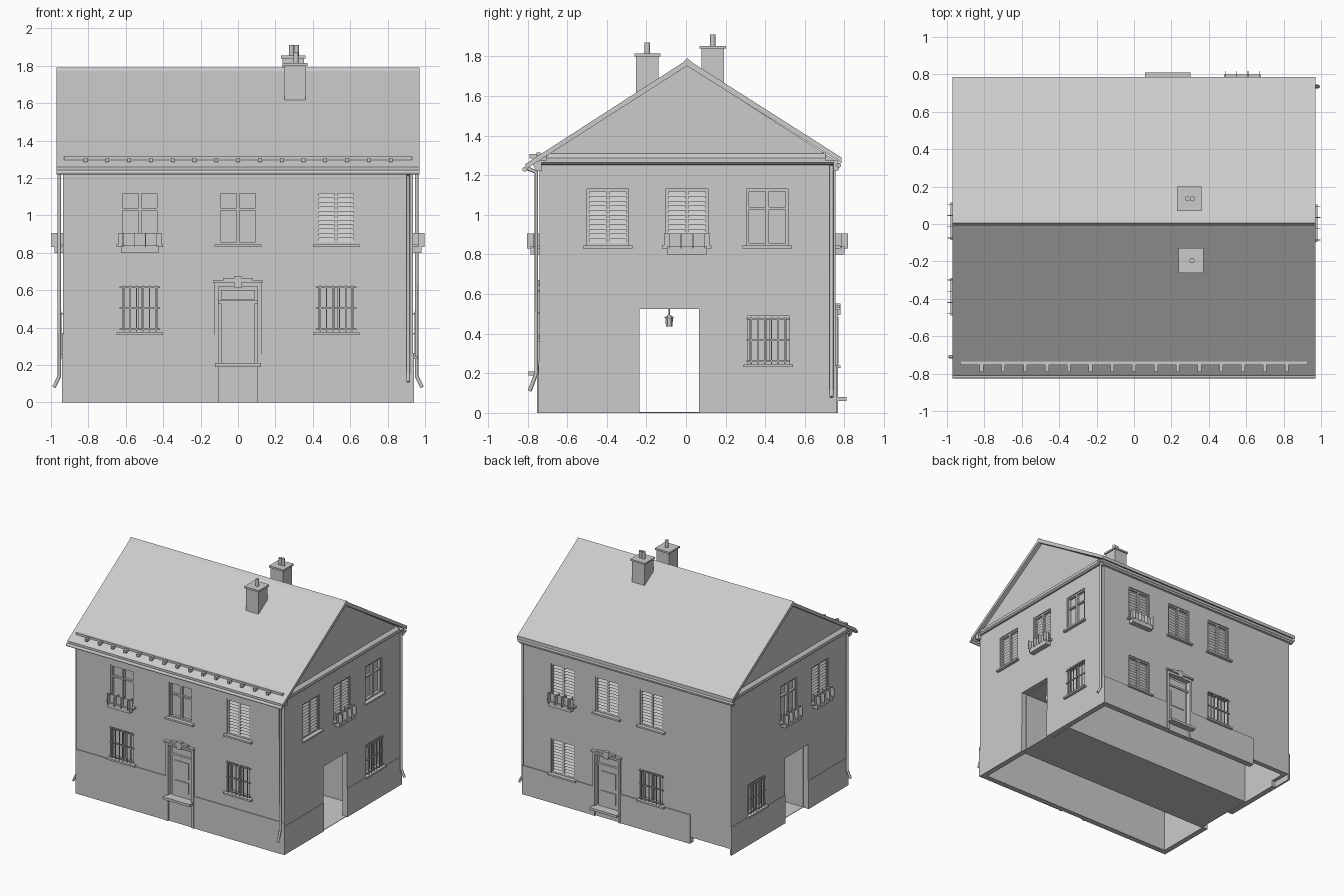
import bpy, bmesh, math
from mathutils import Vector

if "Cube" in bpy.data.objects:
    bpy.data.objects.remove(bpy.data.objects["Cube"])

# Maps from (u along wall, o outward, z) to world space
MAP = {
    'front': lambda u, o, z: (u, -0.74 - o, z),
    'back': lambda u, o, z: (u, 0.755 + o, z),
    'right': lambda u, o, z: (0.935 + o, u, z),
    'left': lambda u, o, z: (-0.935 - o, u, z),
    'world': lambda u, o, z: (u, o, z),
}


def prism(bm, side, profile, u0, u1):
    """Extrude an (o, z) profile along u."""
    f = MAP[side]
    a = [bm.verts.new(f(u0, o, z)) for o, z in profile]
    b = [bm.verts.new(f(u1, o, z)) for o, z in profile]
    n = len(a)
    faces = [bm.faces.new(a), bm.faces.new(b[::-1])]
    for i in range(n):
        j = (i + 1) % n
        faces.append(bm.faces.new((a[i], b[i], b[j], a[j])))
    bmesh.ops.recalc_face_normals(bm, faces=faces)


def box(bm, side, u0, u1, o0, o1, z0, z1):
    prism(bm, side, [(o0, z0), (o1, z0), (o1, z1), (o0, z1)], u0, u1)


def finish(bm, name):
    me = bpy.data.meshes.new(name)
    bm.to_mesh(me)
    bm.free()
    ob = bpy.data.objects.new(name, me)
    bpy.context.collection.objects.link(ob)
    return ob


def boxes(name, items):
    bm = bmesh.new()
    for it in items:
        box(bm, *it)
    return finish(bm, name)


def pipe(name, pts, r):
    cu = bpy.data.curves.new(name, 'CURVE')
    cu.dimensions = '3D'
    cu.bevel_depth, cu.bevel_resolution, cu.use_fill_caps = r, 2, True
    sp = cu.splines.new('POLY')
    sp.points.add(len(pts) - 1)
    for p, q in zip(sp.points, pts):
        p.co = (*q, 1)
    tmp = bpy.data.objects.new(name, cu)
    me = bpy.data.meshes.new_from_object(tmp)
    bpy.data.objects.remove(tmp)
    ob = bpy.data.objects.new(name, me)
    bpy.context.collection.objects.link(ob)
    bpy.context.view_layer.objects.active = ob
    ob.select_set(True)
    bpy.ops.object.shade_smooth_by_angle(angle=math.radians(50))
    ob.select_set(False)


# Openings: side, centre, bottom, top, kind, planter
WINDOWS = [
    ('front', -0.525, 0.845, 1.13, 'glazed', True), ('front', 0, 0.845, 1.13, 'glazed', False),
    ('front', 0.525, 0.845, 1.13, 'louvre', False),
    ('front', -0.525, 0.375, 0.63, 'grille', False), ('front', 0.525, 0.375, 0.63, 'grille', False),
    ('right', -0.395, 0.845, 1.13, 'louvre', False), ('right', 0.005, 0.845, 1.13, 'louvre', True),
    ('right', 0.41, 0.845, 1.13, 'glazed', False), ('right', 0.415, 0.245, 0.49, 'grille', False),
    ('left', 0.015, 0.845, 1.13, 'glazed', True), ('left', -0.39, 0.845, 1.13, 'louvre', True),
    ('left', 0.43, 0.245, 0.49, 'grille', False),
    ('back', 0.58, 0.845, 1.13, 'louvre', True), ('back', 0.18, 0.845, 1.13, 'louvre', False),
    ('back', -0.22, 0.845, 1.13, 'louvre', False),
    ('back', 0.58, 0.24, 0.52, 'louvre', False), ('back', -0.22, 0.24, 0.49, 'grille', False),
]
DOORS = [('front', 0, 0.21, 0.62), ('back', 0.18, 0.08, 0.50)]
W = 0.105

# Hollow wall shell with gables, passage, window recesses and the raised foot of the back wall
bm = bmesh.new()
prism(bm, 'world', [(-0.74, 0), (0.755, 0), (0.755, 1.275), (0.005, 1.755), (-0.74, 1.28)], -0.935, 0.935)
walls = finish(bm, 'walls')
bm = bmesh.new()
prism(bm, 'world', [(-0.70, -0.1), (0.715, -0.1), (0.715, 1.25), (0.005, 1.70), (-0.70, 1.25)], -0.895, 0.895)
cutters = [finish(bm, 'interior_cutter')]
cutters.append(boxes('passage_cutter', [('world', -1.2, 1.2, -0.235, 0.065, -0.1, 0.525),
                                        ('world', -0.925, -0.57, 0.6, 0.9, -0.1, 0.05)]))
cutters.append(boxes('recess_cutter',
    [(s, c - W, c + W, -0.03, 0.05, z0, z1) for s, c, z0, z1, k, p in WINDOWS] +
    [(s, c - W, c + W, -0.03, 0.05, z0, z1) for s, c, z0, z1 in DOORS]))
for c in cutters:
    m = walls.modifiers.new('cut', 'BOOLEAN')
    m.operation, m.solver, m.object = 'DIFFERENCE', 'EXACT', c
    c.hide_render = True
dg = bpy.context.evaluated_depsgraph_get()
cut_mesh = bpy.data.meshes.new_from_object(walls.evaluated_get(dg))
walls.modifiers.clear()
walls.data = cut_mesh
for c in cutters:
    bpy.data.objects.remove(c)

# Passage lining and floor slab, wider inside than the opening
boxes('passage', [('world', -0.89, 0.89, -0.245, -0.235, 0, 0.535), ('world', -0.89, 0.89, 0.27, 0.28, 0, 0.535),
                  ('world', -0.89, 0.89, -0.235, 0.27, 0.525, 0.535)])
boxes('floor_slab', [('world', -0.89, 0.93, -0.235, 0.065, 0, 0.004), ('world', -0.89, 0.89, 0.065, 0.28, 0, 0.004)])

# Plinths, at their different heights
boxes('plinth', [
    ('front', -0.94, -0.125, 0, 0.006, 0, 0.36), ('front', 0.125, 0.94, 0, 0.006, 0, 0.26),
    ('back', -0.57, 0.055, 0, 0.008, 0, 0.235), ('back', 0.305, 0.94, 0, 0.008, 0, 0.235)] +
    [(s, a, b, 0, 0.005, 0, 0.23) for s in ('left', 'right') for a, b in ((-0.745, -0.235), (0.065, 0.76))])

# Roof and cornices
bm = bmesh.new()
prism(bm, 'world', [(-0.81, 1.258), (-0.012, 1.772), (0.005, 1.792), (0.04, 1.764), (0.785, 1.29),
                    (0.785, 1.262), (0.005, 1.752), (-0.81, 1.23)], -0.97, 0.97)
finish(bm, 'roof')
bm = bmesh.new()
prism(bm, 'front', [(-0.01, 1.22), (0.02, 1.225), (0.03, 1.25), (0.03, 1.262), (-0.01, 1.275)], -0.96, 0.96)
prism(bm, 'back', [(-0.01, 1.22), (0.015, 1.225), (0.022, 1.25), (0.022, 1.262), (-0.01, 1.272)], -0.96, 0.96)
for s in ('left', 'right'):
    prism(bm, s, [(-0.01, 1.252), (0.012, 1.254), (0.024, 1.265), (0.024, 1.288), (-0.01, 1.318)], -0.705, 0.705)
    prism(bm, s, [(-0.01, 1.252), (0.012, 1.254), (0.024, 1.265), (0.024, 1.275), (-0.01, 1.275)], -0.755, 0.765)
finish(bm, 'cornice')

# Snow guard above the front eave
boxes('snow_guard', [('world', -0.93, 0.93, -0.755, -0.735, 1.297, 1.314)] +
      [('world', x - 0.01, x + 0.01, -0.79, -0.745, 1.285, 1.308) for x in [-0.815 + 0.1165 * i for i in range(15)]])

# Gutters and downpipes
pipe('front_gutter', [(-0.97, -0.815, 1.23), (0.97, -0.815, 1.23)], 0.012)
pipe('back_gutter', [(-0.97, 0.772, 1.25), (0.97, 0.772, 1.25)], 0.012)
pipe('front_downpipe', [(0.91, -0.80, 1.235), (0.91, -0.756, 1.215), (0.91, -0.756, 0.2), (0.91, -0.79, 0.11)], 0.01)
pipe('right_downpipe', [(0.955, 0.735, 1.25), (0.955, 0.735, 0.14), (0.985, 0.735, 0.08)], 0.01)
pipe('left_downpipe', [(-0.955, -0.71, 1.25), (-0.955, -0.71, 0.14), (-0.985, -0.71, 0.08)], 0.01)

# Chimneys with caps and pots
for n, x, y, z0, z1, pots in (('front', 0.305, -0.195, 1.58, 1.80, (0,)), ('back', 0.295, 0.135, 1.62, 1.84, (-0.013, 0.013))):
    boxes(n + '_chimney', [('world', x - 0.057, x + 0.057, y - 0.057, y + 0.057, z0, z1),
                           ('world', x - 0.066, x + 0.066, y - 0.066, y + 0.066, z1, z1 + 0.014)])
    for i, d in enumerate(pots):
        pipe(f'{n}_chimney_pot_{i}', [(x + d + 0.005, y, z1), (x + d + 0.005, y, z1 + 0.07)], 0.014)

# Windows
for i, (s, c, z0, z1, kind, planter) in enumerate(WINDOWS):
    a, b = c - W, c + W
    t, o0, o1 = 0.012, -0.03, -0.008
    boxes(f'sill_{i}', [(s, a - 0.02, b + 0.02, -0.02, 0.025, z0 - 0.014, z0)])
    parts = [(s, a, a + t, o0, o1, z0, z1), (s, b - t, b, o0, o1, z0, z1),
             (s, a, b, o0, o1, z0, z0 + t), (s, a, b, o0, o1, z1 - t, z1),
             (s, c - 0.008, c + 0.008, o0, o1, z0, z1)]
    if kind == 'glazed':
        zc = z0 + 0.66 * (z1 - z0)
        parts.append((s, a, b, o0, -0.012, zc - 0.006, zc + 0.006))
    boxes(f'window_frame_{i}', parts)
    if kind == 'louvre':
        bm = bmesh.new()
        n = 11
        for k in range(n):
            z = z0 + t + (k + 0.5) * (z1 - z0 - 2 * t) / n
            for u0, u1 in ((a + t, c - 0.008), (c + 0.008, b - t)):
                prism(bm, s, [(-0.026, z + 0.013), (-0.01, z - 0.011), (-0.01, z - 0.014), (-0.026, z + 0.01)], u0, u1)
        finish(bm, f'shutter_slats_{i}')
    if kind == 'grille':
        g = [(s, u - 0.003, u + 0.003, 0.008, 0.014, z0 + 0.003, z1 - 0.005)
             for u in [c - 0.085 + 0.034 * k for k in range(6)]]
        g += [(s, a - 0.004, b + 0.004, 0.0, 0.009, z - 0.004, z + 0.004)
              for z in (z0 + 0.015, (z0 + z1) / 2, z1 - 0.015)]
        boxes(f'window_grille_{i}', g)
    if planter:
        p = [(s, c - 0.1, c + 0.1, 0.0, 0.045, 0.80, 0.84)]
        p += [(s, c - 0.115, c + 0.115, 0.028, 0.031, 0.83, 0.905)]
        p += [(s, u - 0.002, u + 0.002, 0.0, 0.063, 0.83, 0.905) for u in [c - 0.09 + 0.06 * k for k in range(4)]]
        boxes(f'flower_box_{i}', p)

# Doors with surround, hood and step
for s, c, z0, z1 in DOORS:
    boxes(s + '_door', [(s, c - 0.09, c + 0.09, -0.03, -0.018, z0, z1 - 0.09),
                        (s, c - 0.065, c + 0.065, -0.02, -0.012, z0 + 0.04, z0 + 0.13),
                        (s, c - 0.065, c + 0.065, -0.02, -0.012, z0 + 0.16, z0 + 0.29),
                        (s, c - W, c + W, -0.03, -0.01, z1 - 0.09, z1 - 0.075),
                        (s, c - 0.09, c + 0.09, -0.03, -0.02, z1 - 0.07, z1 - 0.02)])
    boxes(s + '_door_surround', [(s, c - 0.125, c - W, -0.01, 0.012, 0, z1),
                                 (s, c + W, c + 0.125, -0.01, 0.012, 0, z1),
                                 (s, c - 0.125, c + 0.125, -0.01, 0.012, z1, z1 + 0.02),
                                 (s, c - 0.133, c + 0.133, -0.01, 0.025, z1 + 0.02, z1 + 0.032),
                                 (s, c - 0.08, c + 0.08, -0.01, 0.022, z1 + 0.032, z1 + 0.042),
                                 (s, c - 0.022, c + 0.022, -0.01, 0.025, z1 - 0.005, z1 + 0.052)])
    boxes(s + '_door_step', [(s, c - 0.122, c + 0.122, -0.02, 0.055, z0 - 0.02, z0)])

# Hanging lantern in the passage mouth
bm = bmesh.new()
for z, r1, r2, h in ((0.458, 0.016, 0.02, 0.045), (0.488, 0.026, 0.004, 0.016), (0.51, 0.003, 0.003, 0.03)):
    res = bmesh.ops.create_cone(bm, cap_ends=True, segments=6, radius1=r1, radius2=r2, depth=h)
    bmesh.ops.translate(bm, verts=res['verts'], vec=Vector((0.80, -0.085, z)))
finish(bm, 'lantern')
